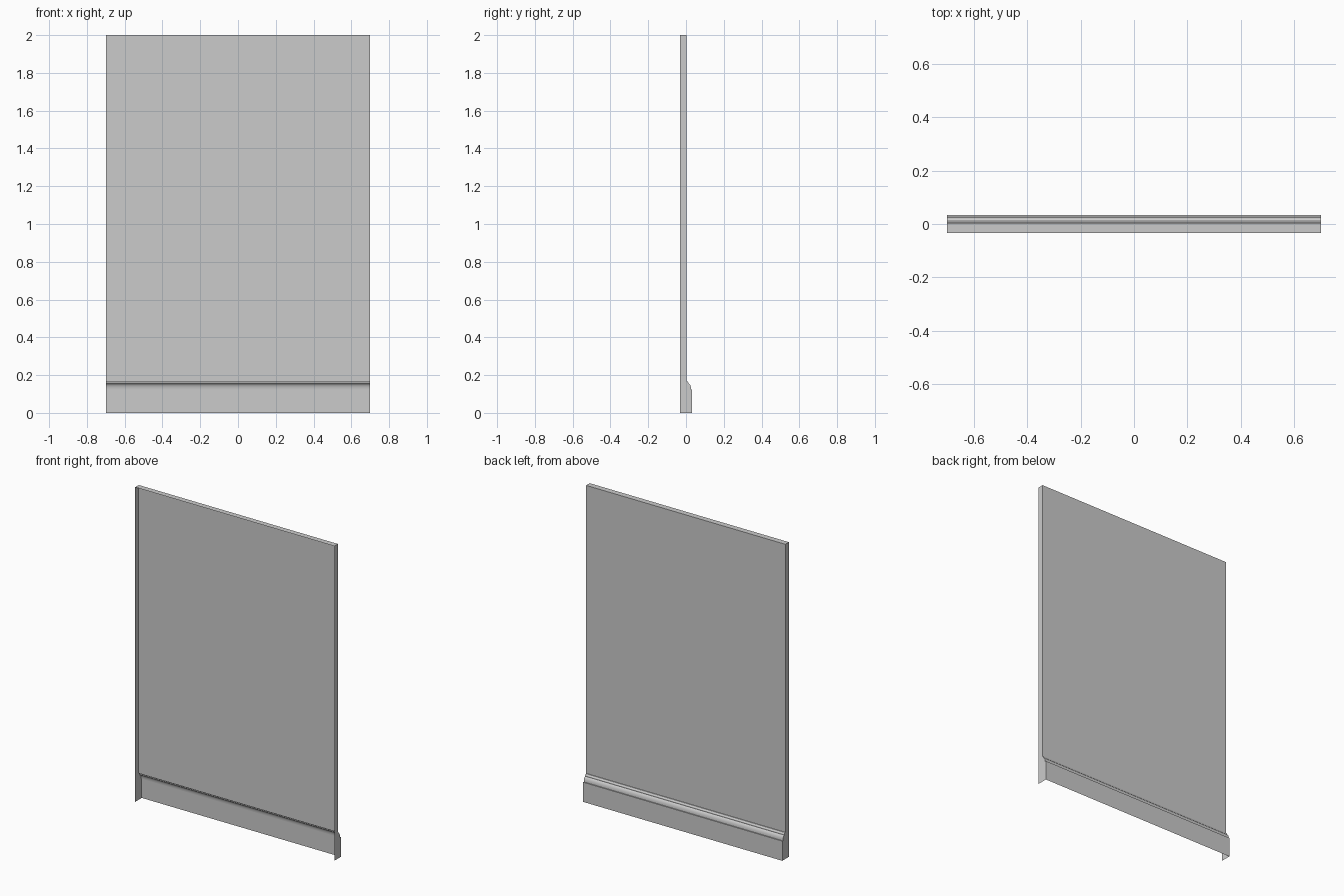
import bpy, bmesh, math

if "Cube" in bpy.data.objects:
    bpy.data.objects.remove(bpy.data.objects["Cube"])

HALF_W = 0.70      # half width
FRONT = -0.033     # open front rim
SHEET = 0.003      # wall face

# Skirting and wall outline in (y, z), from the floor to the top
profile = [(0.033, 0.0), (0.033, 0.125), (0.027, 0.125)]
# rounded moulding between the ledge and the bead
for i in range(1, 9):
    a = math.radians(90 * i / 8)
    profile.append((0.012 + 0.015 * math.cos(a), 0.125 + 0.030 * math.sin(a)))
profile += [(0.012, 0.160), (0.006, 0.169), (SHEET, 0.170), (SHEET, 2.0), (FRONT, 2.0)]

bm = bmesh.new()
left = [bm.verts.new((-HALF_W, y, z)) for y, z in profile]
right = [bm.verts.new((HALF_W, y, z)) for y, z in profile]

# Wall face, skirting and top return
for i in range(len(profile) - 1):
    bm.faces.new((right[i], left[i], left[i + 1], right[i + 1]))

# Side returns; the front and underside stay open
for x, ring in ((-HALF_W, left), (HALF_W, right)):
    foot = bm.verts.new((x, FRONT, 0.0))
    bm.faces.new(ring + [foot])

bmesh.ops.recalc_face_normals(bm, faces=bm.faces[:])
mesh = bpy.data.meshes.new("wall_panel_with_skirting")
bm.to_mesh(mesh)
bm.free()
wall = bpy.data.objects.new("wall_panel_with_skirting", mesh)
bpy.context.collection.objects.link(wall)

# Smooth moulding with crisp corners
bpy.context.view_layer.objects.active = wall
wall.select_set(True)
bpy.ops.object.shade_smooth_by_angle(angle=math.radians(30))
